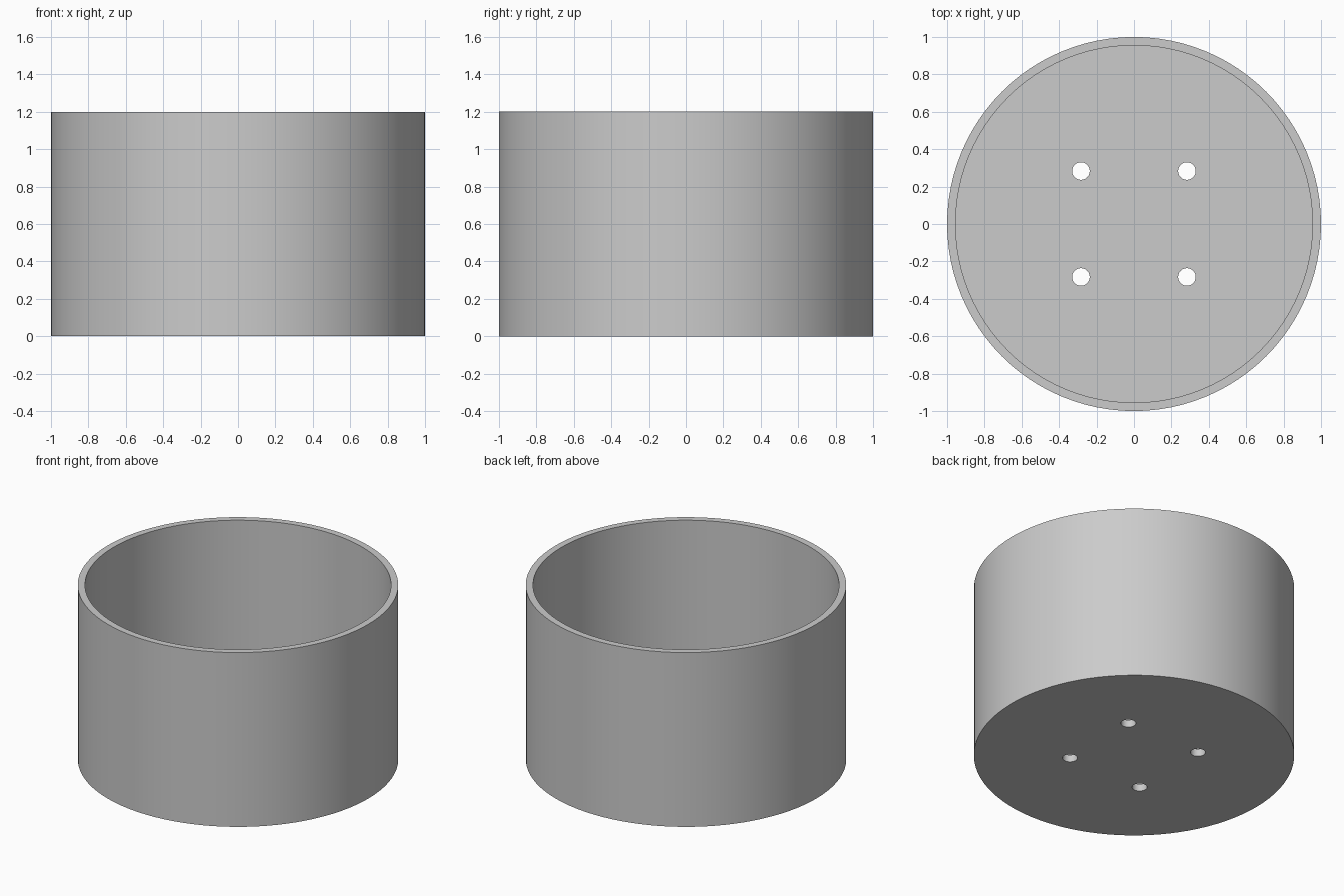
import bpy
import math

RADIUS, HEIGHT = 1.0, 1.2
WALL, FLOOR = 0.045, 0.05
HOLE_RADIUS, HOLE_OFFSET = 0.047, 0.283

cube = bpy.data.objects.get("Cube")
if cube:
    bpy.data.objects.remove(cube, do_unlink=True)

grey = bpy.data.materials.new("plain grey")
grey.use_nodes = True
colour = (0.6, 0.6, 0.6, 1)
grey.diffuse_color = colour
grey.node_tree.nodes["Principled BSDF"].inputs["Base Color"].default_value = colour


def cylinder(name, radius, bottom, top, x=0, y=0, sides=96):
    bpy.ops.mesh.primitive_cylinder_add(
        vertices=sides, radius=radius, depth=top - bottom,
        location=(x, y, (bottom + top) / 2))
    obj = bpy.context.object
    obj.name = name
    obj.data.materials.append(grey)
    return obj


# Round pot body
pot = cylinder("pot", RADIUS, 0, HEIGHT)

# Hollow interior and four drainage holes
cutters = [cylinder("interior_cutter", RADIUS - WALL, FLOOR, HEIGHT + 0.2)]
for sx in (-1, 1):
    for sy in (-1, 1):
        cutters.append(cylinder("hole_cutter", HOLE_RADIUS, -0.2, FLOOR + 0.2,
                                sx * HOLE_OFFSET, sy * HOLE_OFFSET, 32))

bpy.ops.object.select_all(action="DESELECT")
pot.select_set(True)
bpy.context.view_layer.objects.active = pot
for cutter in cutters:
    cutter.hide_render = True
    cut = pot.modifiers.new("cut", "BOOLEAN")
    cut.operation = "DIFFERENCE"
    cut.solver = "EXACT"
    cut.object = cutter
    bpy.ops.object.modifier_apply(modifier=cut.name)
    bpy.data.objects.remove(cutter, do_unlink=True)

# Smooth walls with crisp rims
bpy.ops.object.shade_smooth_by_angle(angle=math.radians(30))
